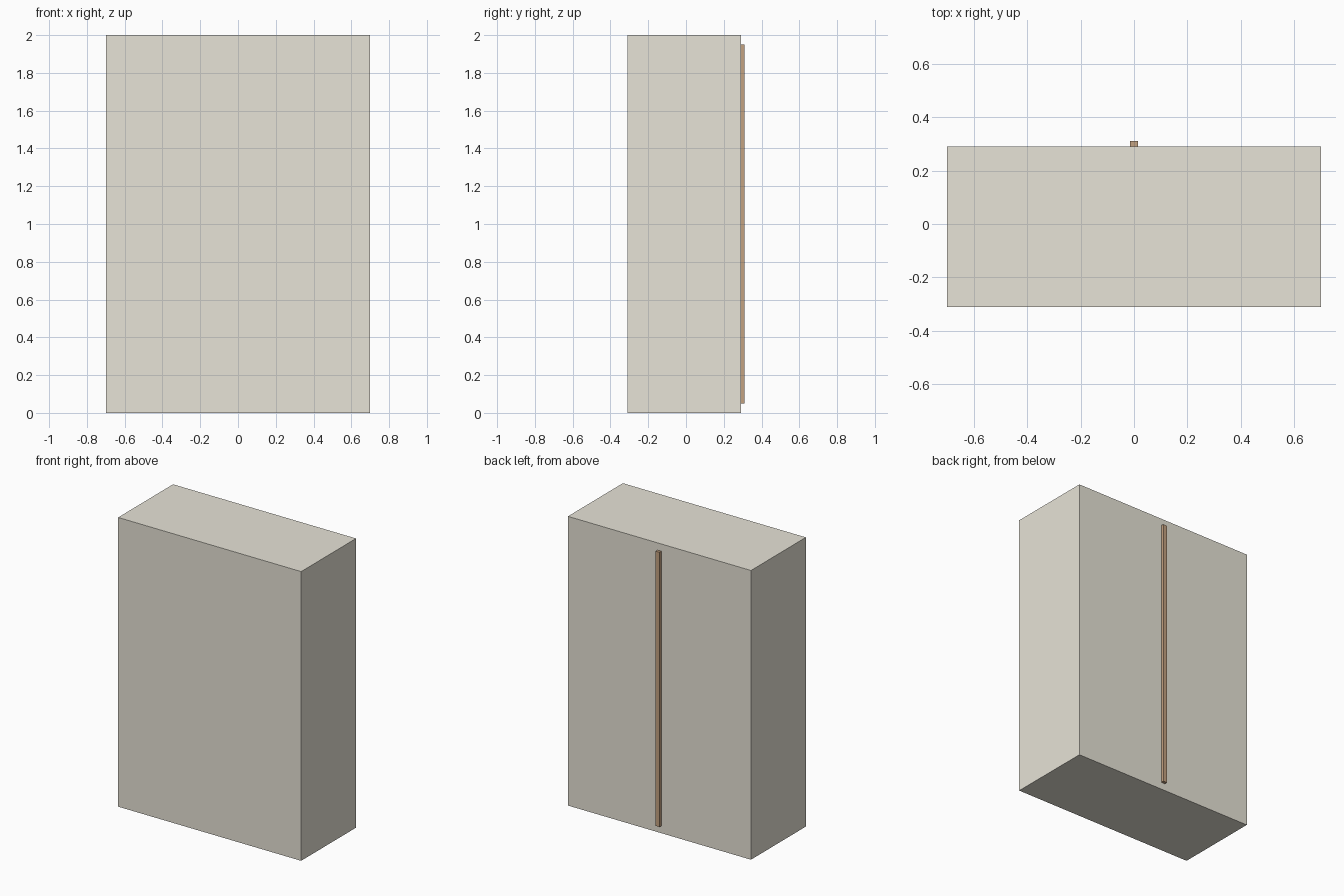
import bpy

if "Cube" in bpy.data.objects:
    bpy.data.objects.remove(bpy.data.objects["Cube"])


def material(name, color):
    mat = bpy.data.materials.new(name)
    mat.diffuse_color = (*color, 1.0)
    mat.use_nodes = True
    mat.node_tree.nodes["Principled BSDF"].inputs["Base Color"].default_value = mat.diffuse_color
    return mat


def box(name, lo, hi, mat):
    """Axis-aligned box between two corners."""
    center = [(a + b) / 2 for a, b in zip(lo, hi)]
    bpy.ops.mesh.primitive_cube_add(size=1, location=center)
    obj = bpy.context.object
    obj.name = name
    obj.scale = [b - a for a, b in zip(lo, hi)]
    bpy.ops.object.transform_apply(location=False, rotation=False, scale=True)
    obj.data.materials.append(mat)
    return obj


cream = material("cream", (0.80, 0.77, 0.68))
brown = material("brown", (0.55, 0.36, 0.22))

# Cabinet body
box("cabinet_body", (-0.70, -0.31, 0.0), (0.70, 0.29, 2.0), cream)

# Slim vertical strip down the middle of the +y face
box("center_strip", (-0.015, 0.29, 0.05), (0.015, 0.31, 1.95), brown)
